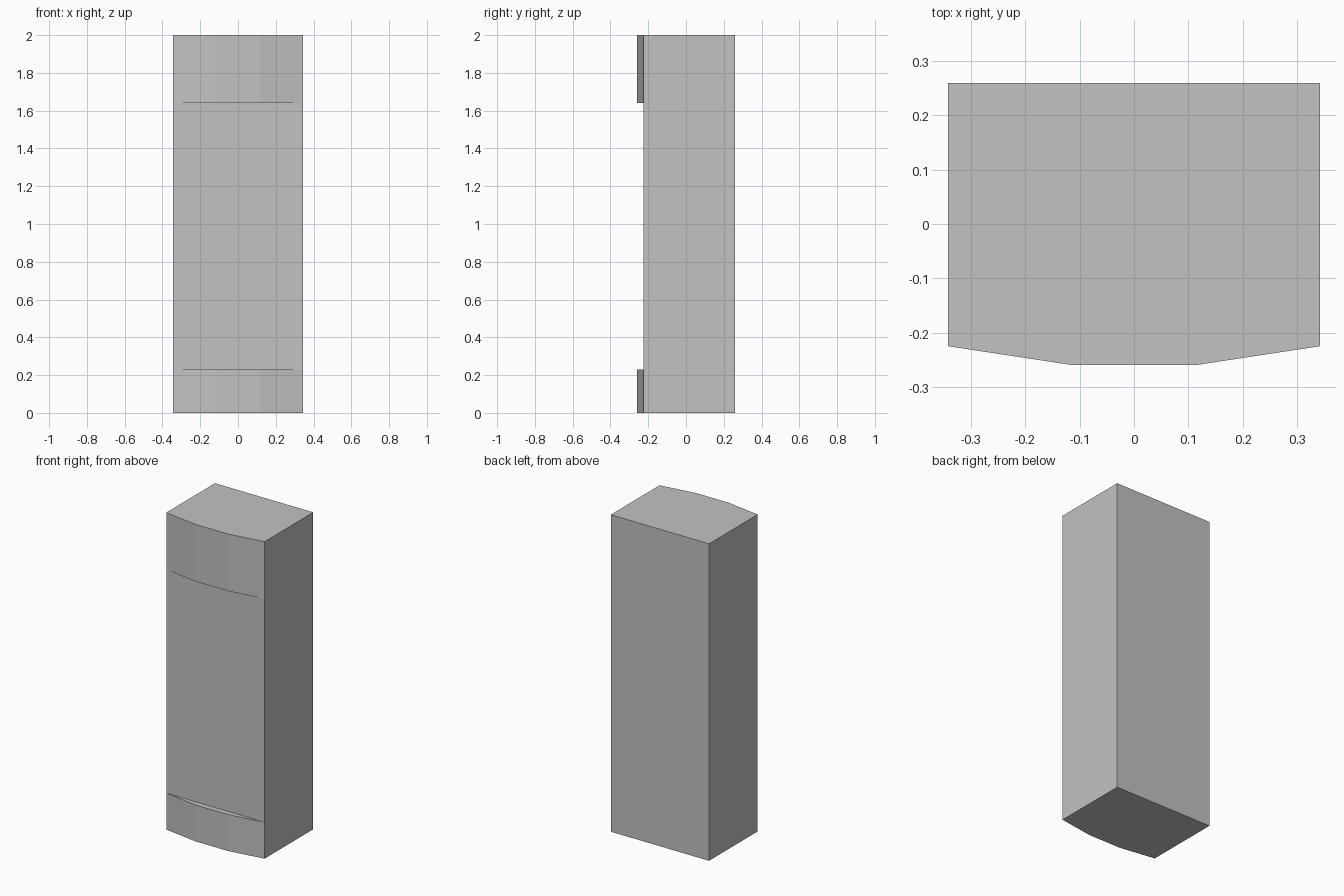
import bpy, bmesh

if "Cube" in bpy.data.objects:
    bpy.data.objects.remove(bpy.data.objects["Cube"])

HALF_W, BACK, FRONT, BULGE = 0.343, 0.26, -0.225, -0.26
HEIGHT = 2.0

grey = bpy.data.materials.new("light_grey")
grey.diffuse_color = (0.54, 0.54, 0.54, 1)
grey.use_nodes = True
grey.node_tree.nodes["Principled BSDF"].inputs["Base Color"].default_value = grey.diffuse_color


def prism(name, profile, z0, z1, open_sides=()):
    """Extrude an xy outline from z0 to z1, leaving the listed sides open."""
    bm = bmesh.new()
    low = [bm.verts.new((x, y, z0)) for x, y in profile]
    high = [bm.verts.new((x, y, z1)) for x, y in profile]
    bm.faces.new(low[::-1])
    bm.faces.new(high)
    n = len(profile)
    for i in range(n):
        if i not in open_sides:
            j = (i + 1) % n
            bm.faces.new((low[i], low[j], high[j], high[i]))
    mesh = bpy.data.meshes.new(name)
    bm.to_mesh(mesh)
    bm.free()
    mesh.materials.append(grey)
    obj = bpy.data.objects.new(name, mesh)
    bpy.context.collection.objects.link(obj)
    return obj


# Main cabinet block with a flat front
prism("cabinet_body", [(-HALF_W, FRONT), (HALF_W, FRONT),
                       (HALF_W, BACK), (-HALF_W, BACK)], 0, HEIGHT)

# Faceted bowed panels on the front, open where they meet the body
bow = [(-HALF_W, FRONT), (-0.113, BULGE), (0.113, BULGE), (HALF_W, FRONT)]
prism("lower_front_panel", bow, 0, 0.23, open_sides=(3,))
prism("upper_front_panel", bow, 1.64, HEIGHT, open_sides=(3,))
